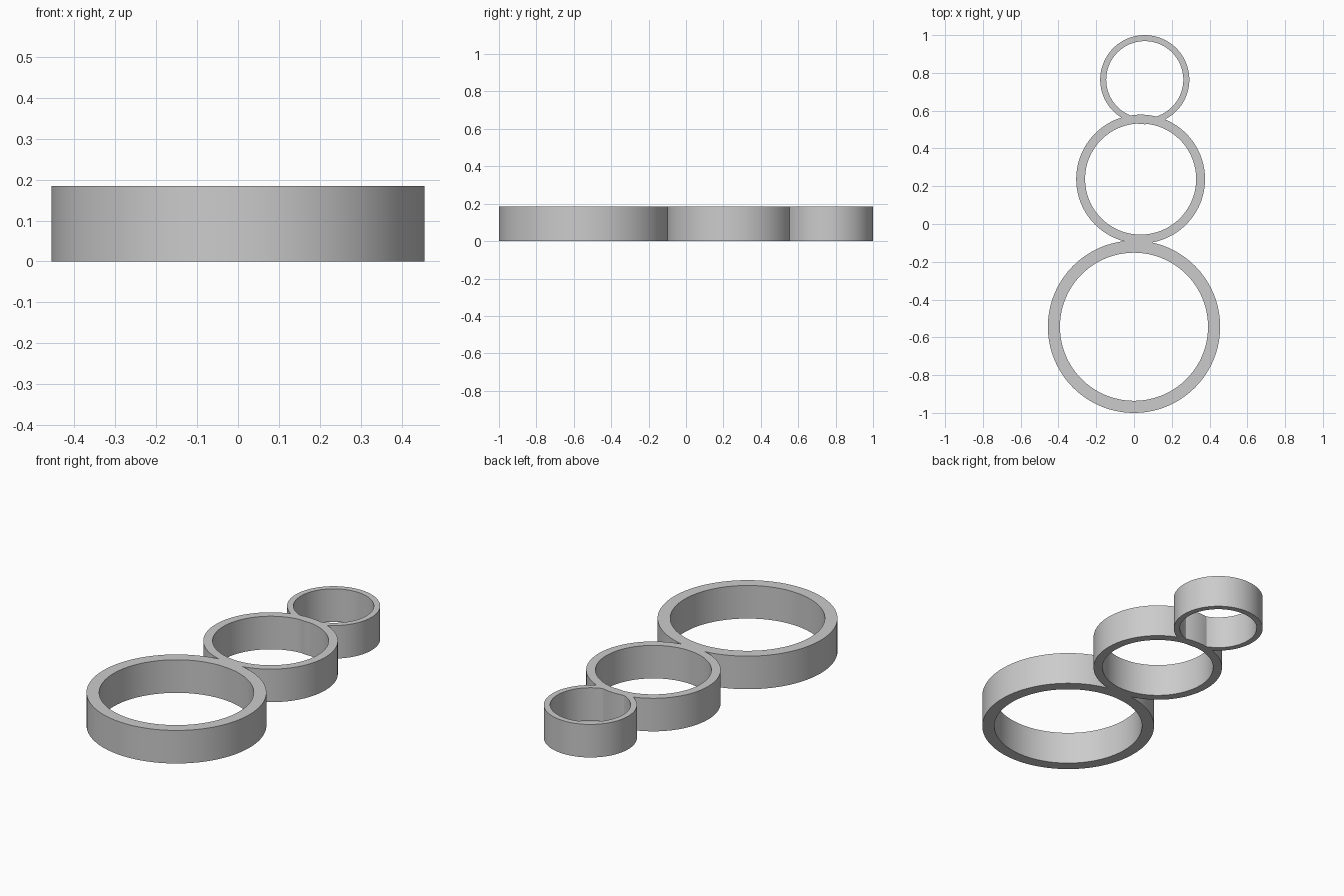
import bpy
import bmesh
from math import cos, sin, tau, radians

HEIGHT = 0.185
SEGMENTS = 128

cube = bpy.data.objects.get("Cube")
if cube:
    bpy.data.objects.remove(cube, do_unlink=True)

# One plain grey for the whole piece
grey = bpy.data.materials.new("plain_grey")
grey.use_nodes = True
colour = (0.6, 0.6, 0.6, 1)
grey.diffuse_color = colour
grey.node_tree.nodes["Principled BSDF"].inputs["Base Color"].default_value = colour


def make_ring(name, x, y, outer, inner):
    """Flat-topped ring: a rectangular section swept round its axis."""
    bm = bmesh.new()
    section = [(outer, 0), (outer, HEIGHT), (inner, HEIGHT), (inner, 0)]
    loops = []
    for i in range(SEGMENTS):
        a = tau * i / SEGMENTS
        loops.append([bm.verts.new((x + r * cos(a), y + r * sin(a), z)) for r, z in section])
    for i, here in enumerate(loops):
        there = loops[(i + 1) % SEGMENTS]
        for j in range(4):
            k = (j + 1) % 4
            bm.faces.new((here[j], there[j], there[k], here[k]))
    bmesh.ops.recalc_face_normals(bm, faces=bm.faces)
    mesh = bpy.data.meshes.new(name)
    bm.to_mesh(mesh)
    bm.free()
    mesh.materials.append(grey)
    ring = bpy.data.objects.new(name, mesh)
    bpy.context.collection.objects.link(ring)
    return ring


# Three rings, large at the front to small at the back
large = make_ring("joined_rings", 0, -0.544, 0.456, 0.392)
others = [
    make_ring("middle_ring", 0.035, 0.238, 0.341, 0.294),
    make_ring("small_ring", 0.057, 0.764, 0.236, 0.204),
]

# Fuse them where they overlap
bpy.context.view_layer.objects.active = large
for ring in others:
    fuse = large.modifiers.new("fuse", "BOOLEAN")
    fuse.operation = "UNION"
    fuse.solver = "EXACT"
    fuse.object = ring
    bpy.ops.object.modifier_apply(modifier=fuse.name)
    bpy.data.objects.remove(ring, do_unlink=True)

# Smooth walls, crisp rims
bpy.ops.object.select_all(action="DESELECT")
large.select_set(True)
bpy.ops.object.shade_smooth_by_angle(angle=radians(30))
